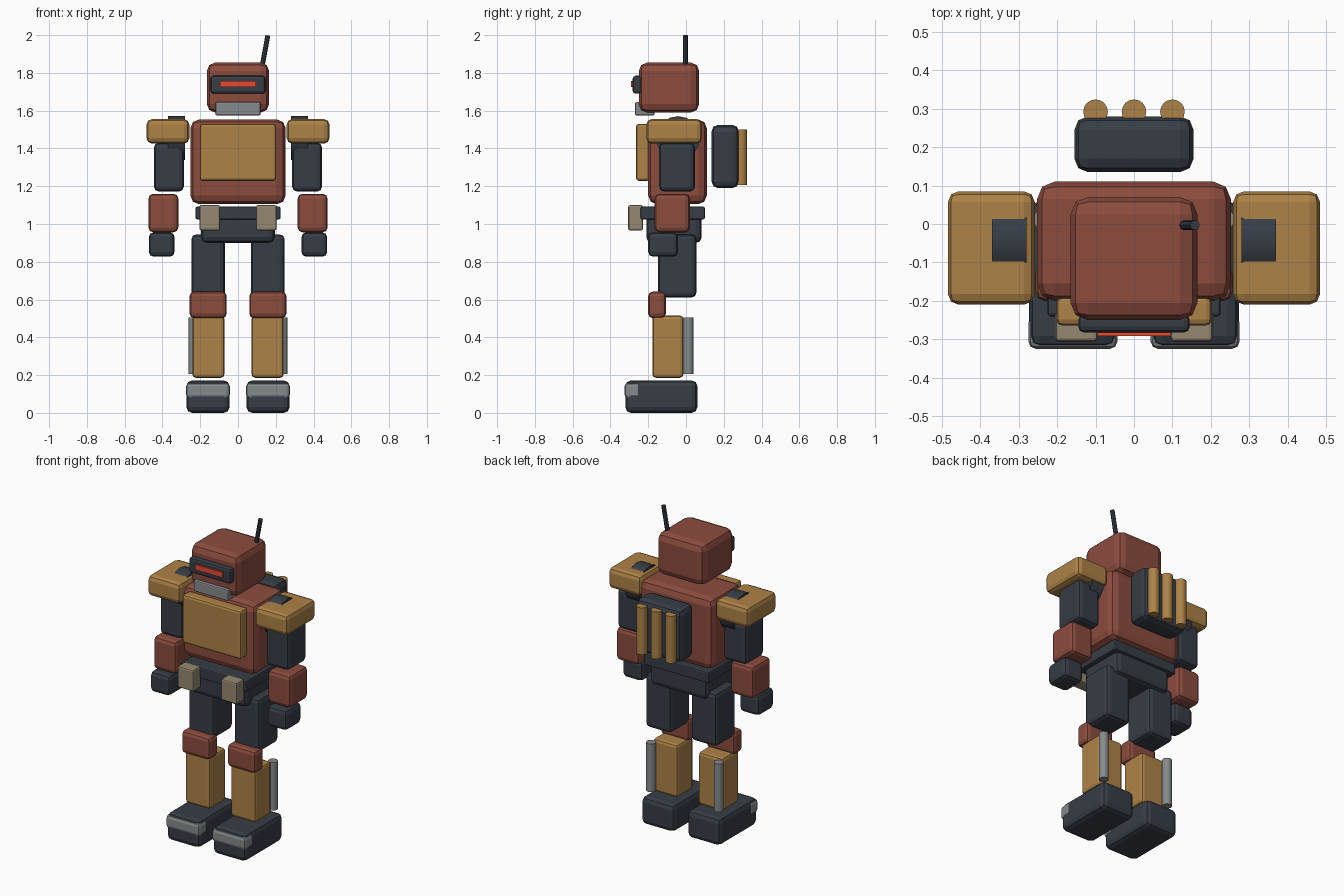
import bpy, math
from mathutils import Vector


def material(name, rgb):
    m = bpy.data.materials.new(name)
    m.diffuse_color = (*rgb, 1)
    return m


RED = material("rust red", (0.262, 0.072, 0.048))
DARK = material("dark slate", (0.038, 0.047, 0.061))
TAN = material("ochre", (0.42, 0.225, 0.062))
GREY = material("steel grey", (0.235, 0.255, 0.262))
POUCH = material("khaki", (0.30, 0.25, 0.165))
GLOW = material("visor red", (0.80, 0.07, 0.03))


def box(name, mat, x, y, z, bevel, segments=2):
    """Bevelled box given by its (min, max) on each axis."""
    lo, hi = Vector((x[0], y[0], z[0])), Vector((x[1], y[1], z[1]))
    bpy.ops.mesh.primitive_cube_add(size=1, location=(lo + hi) / 2)
    ob = bpy.context.object
    ob.name = name
    ob.scale = hi - lo
    bpy.ops.object.transform_apply(location=False, rotation=False, scale=True)
    ob.data.materials.append(mat)
    if bevel:
        mod = ob.modifiers.new("bevel", 'BEVEL')
        mod.width, mod.segments = bevel, segments
    return ob


def rod(name, mat, start, end, radius, sides=16):
    """Cylinder between two points."""
    a, b = Vector(start), Vector(end)
    bpy.ops.mesh.primitive_cylinder_add(
        vertices=sides, radius=radius, depth=(b - a).length, location=(a + b) / 2,
        rotation=(b - a).to_track_quat('Z', 'Y').to_euler())
    ob = bpy.context.object
    ob.name = name
    ob.data.materials.append(mat)
    bpy.ops.object.shade_smooth_by_angle(angle=math.radians(30))
    return ob


# Head
box("head", RED, (-0.165, 0.165), (-0.25, 0.07), (1.59, 1.855), 0.045)
box("visor", DARK, (-0.145, 0.145), (-0.282, -0.235), (1.69, 1.785), 0.015)
box("visor_slit", GLOW, (-0.095, 0.095), (-0.291, -0.275), (1.725, 1.758), 0)
box("jaw", GREY, (-0.12, 0.12), (-0.27, -0.167), (1.575, 1.645), 0.008)
rod("antenna", DARK, (0.125, -0.003, 1.82), (0.158, -0.003, 1.998), 0.013, 8)

# Torso and hips
box("torso", RED, (-0.252, 0.252), (-0.2, 0.11), (1.105, 1.553), 0.045)
box("chest_plate", TAN, (-0.202, 0.202), (-0.264, -0.19), (1.228, 1.53), 0.015)
box("belt", DARK, (-0.225, 0.225), (-0.24, 0.1), (1.025, 1.092), 0.008)
box("pelvis", DARK, (-0.195, 0.195), (-0.21, 0.083), (0.9, 1.06), 0.03)

# Backpack with three tubes
box("backpack", DARK, (-0.155, 0.155), (0.135, 0.28), (1.19, 1.525), 0.035)
for i in (-1, 0, 1):
    rod("backpack_tube", TAN, (i * 0.1, 0.292, 1.207), (i * 0.1, 0.292, 1.5), 0.032)

# Paired parts: name, material, x, y, z, bevel for one side
PAIRED = [
    ("pouch", POUCH, (0.095, 0.205), (-0.306, -0.228), (0.966, 1.1), 0.01),
    ("shoulder_pad", TAN, (0.258, 0.484), (-0.21, 0.085), (1.426, 1.555), 0.028),
    ("upper_arm", DARK, (0.287, 0.445), (-0.142, 0.047), (1.172, 1.43), 0.025),
    ("forearm", RED, (0.316, 0.474), (-0.166, 0.02), (0.956, 1.16), 0.025),
    ("hand", DARK, (0.336, 0.472), (-0.2, -0.042), (0.827, 0.956), 0.025),
    ("thigh", DARK, (0.069, 0.246), (-0.147, 0.055), (0.611, 0.945), 0.025),
    ("knee_guard", RED, (0.06, 0.256), (-0.2, -0.107), (0.502, 0.642), 0.023),
    ("shin", TAN, (0.072, 0.242), (-0.178, -0.014), (0.186, 0.515), 0.018),
    ("foot", DARK, (0.045, 0.273), (-0.321, 0.06), (0.0, 0.172), 0.03),
    ("toe_cap", GREY, (0.043, 0.275), (-0.325, -0.238), (0.076, 0.16), 0.02),
]
for s in (-1, 1):
    for name, mat, x, y, z, bevel in PAIRED:
        box(name, mat, sorted((s * x[0], s * x[1])), y, z, bevel)
    # Shoulder joint pokes through the pad, piston runs behind the shin
    rod("shoulder_joint", DARK, (s * 0.28, -0.042, 1.455), (s * 0.37, -0.042, 1.455), 0.116)
    rod("calf_piston", GREY, (s * 0.234, 0.012, 0.205), (s * 0.234, 0.012, 0.505), 0.028)
